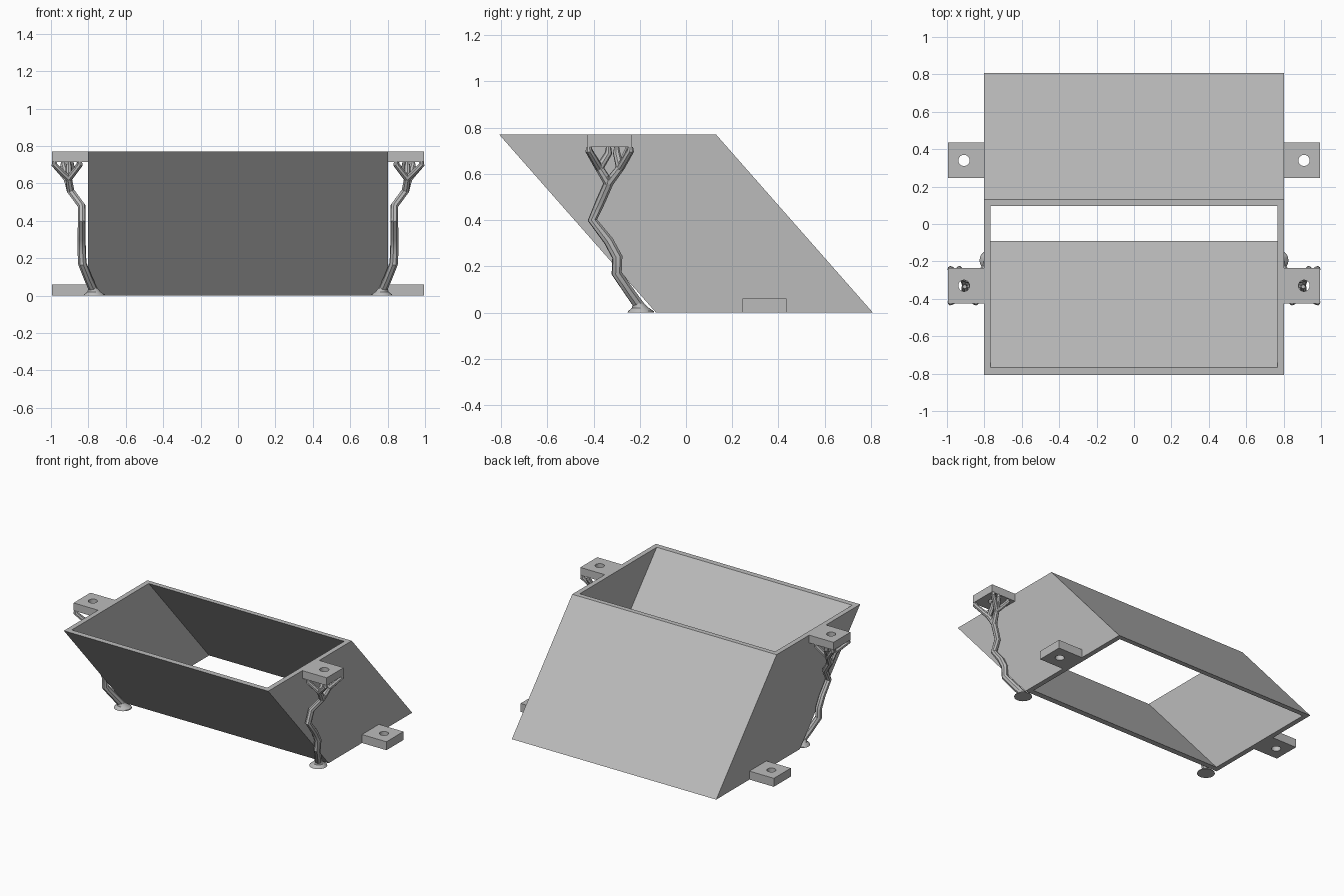
import bpy, bmesh, math

if "Cube" in bpy.data.objects:
    bpy.data.objects.remove(bpy.data.objects["Cube"])

grey = bpy.data.materials.new("plain grey")
grey.diffuse_color = (0.5, 0.5, 0.5, 1)
grey.use_nodes = True
grey.node_tree.nodes["Principled BSDF"].inputs["Base Color"].default_value = grey.diffuse_color
H = 0.77


def finish(obj, smooth=False):
    obj.data.materials.append(grey)
    if smooth:
        bpy.ops.object.select_all(action='DESELECT')
        obj.select_set(True)
        bpy.context.view_layer.objects.active = obj
        bpy.ops.object.shade_smooth_by_angle(angle=math.radians(35))
    return obj


def mesh_object(name, bm, smooth=False):
    bmesh.ops.recalc_face_normals(bm, faces=bm.faces)
    me = bpy.data.meshes.new(name)
    bm.to_mesh(me)
    bm.free()
    obj = bpy.data.objects.new(name, me)
    bpy.context.collection.objects.link(obj)
    return finish(obj, smooth)


def bridge(bm, a, b):
    for i in range(len(a)):
        j = (i + 1) % len(a)
        bm.faces.new((a[i], a[j], b[j], b[i]))


# Slanted open duct: outer and inner rectangles, sheared towards the front
bm = bmesh.new()


def rect(x, y0, y1, z):
    return [bm.verts.new(p) for p in ((-x, y0, z), (x, y0, z), (x, y1, z), (-x, y1, z))]


rings = [rect(0.803, -0.13, 0.808, 0), rect(0.803, -0.808, 0.13, H),
         rect(0.768, -0.768 , 0.095, H), rect(0.768, -0.09, 0.773, 0)]
for k in range(4):
    bridge(bm, rings[k], rings[(k + 1) % 4])
mesh_object("slanted_duct", bm)


# Mounting lug: a square block with a round bolt hole
def lug(name, side, cy, z0, z1):
    bm = bmesh.new()
    n, r = 32, 0.03
    cx = 0.909
    half = (0.995 - 0.801) / 2
    mid = (0.995 + 0.801) / 2
    levels = []
    for z in (z0, z1):
        outer, inner = [], []
        for i in range(n):
            a = 2 * math.pi * i / n
            c, s = math.cos(a), math.sin(a)
            m = max(abs(c), abs(s))
            outer.append(bm.verts.new((side * (mid + half * c / m), cy + 0.095 * s / m, z)))
            inner.append(bm.verts.new((side * (cx + r * c), cy + r * s, z)))
        levels.append((outer, inner))
    (ob, ib), (ot, it) = levels
    bridge(bm, ob, ot)
    bridge(bm, ot, it)
    bridge(bm, it, ib)
    bridge(bm, ib, ob)
    mesh_object(name, bm, True)


# Round tubes that follow a path of (x, y, z, radius)
def tubes(name, side, paths):
    cu = bpy.data.curves.new(name, 'CURVE')
    cu.dimensions = '3D'
    cu.bevel_depth = 1.0
    cu.bevel_resolution = 2
    cu.use_fill_caps = True
    for path in paths:
        sp = cu.splines.new('POLY')
        sp.points.add(len(path) - 1)
        for p, (x, y, z, r) in zip(sp.points, path):
            p.co = (side * x, y, z, 1)
            p.radius = r
    tmp = bpy.data.objects.new(name, cu)
    bpy.context.collection.objects.link(tmp)
    me = bpy.data.meshes.new_from_object(tmp.evaluated_get(bpy.context.evaluated_depsgraph_get()))
    bpy.data.objects.remove(tmp)
    obj = bpy.data.objects.new(name, me)
    bpy.context.collection.objects.link(obj)
    me.materials.clear()
    finish(obj, True)


trunk = [(0.768, -0.195, 0.02, 0.024), (0.80, -0.245, 0.09, 0.023),
         (0.832, -0.30, 0.17, 0.023), (0.836, -0.297, 0.24, 0.023),
         (0.836, -0.335, 0.31, 0.022), (0.836, -0.405, 0.40, 0.021),
         (0.836, -0.37, 0.48, 0.021), (0.895, -0.335, 0.56, 0.021),
         (0.90, -0.33, 0.59, 0.02)]
fork_front = (0.905, -0.375, 0.625, 0.018)
fork_back = (0.915, -0.285, 0.625, 0.018)
tips = [(fork_front, (0.845, -0.42, 0.70)), (fork_front, (0.982, -0.42, 0.70)),
        (fork_back, (0.935, -0.24, 0.70)), (fork_back, (0.982, -0.24, 0.70)),
        (fork_back, (0.85, -0.25, 0.70)), (fork_front, (0.905, -0.335, 0.69)),
        (fork_back, (0.89, -0.30, 0.69))]
branches = [[trunk[-2], fork_front], [trunk[-2], fork_back]]
branches += [[f, (*t, 0.016), (t[0], t[1], 0.717, 0.011)] for f, t in tips]

for side, word in ((-1, "left"), (1, "right")):
    lug(word + "_top_lug", side, -0.33, 0.715, H)
    lug(word + "_bottom_lug", side, 0.34, 0, 0.06)
    tubes(word + "_support_trunk", side, [trunk])
    tubes(word + "_support_branches", side, branches)
    # Flared foot under the trunk
    bm = bmesh.new()
    prev = None
    for r, dy, z in ((0.058, 0, 0), (0.056, 0, 0.006), (0.036, -0.002, 0.02), (0.024, -0.012, 0.04)):
        ring = [bm.verts.new((side * (0.768 + r * math.cos(i * math.pi / 10) - dy * 0.7),
                              -0.195 + dy + r * math.sin(i * math.pi / 10), z)) for i in range(20)]
        if prev:
            bridge(bm, prev, ring)
        else:
            bm.faces.new(ring)
        prev = ring
    bm.faces.new(prev)
    mesh_object(word + "_support_foot", bm, True)
